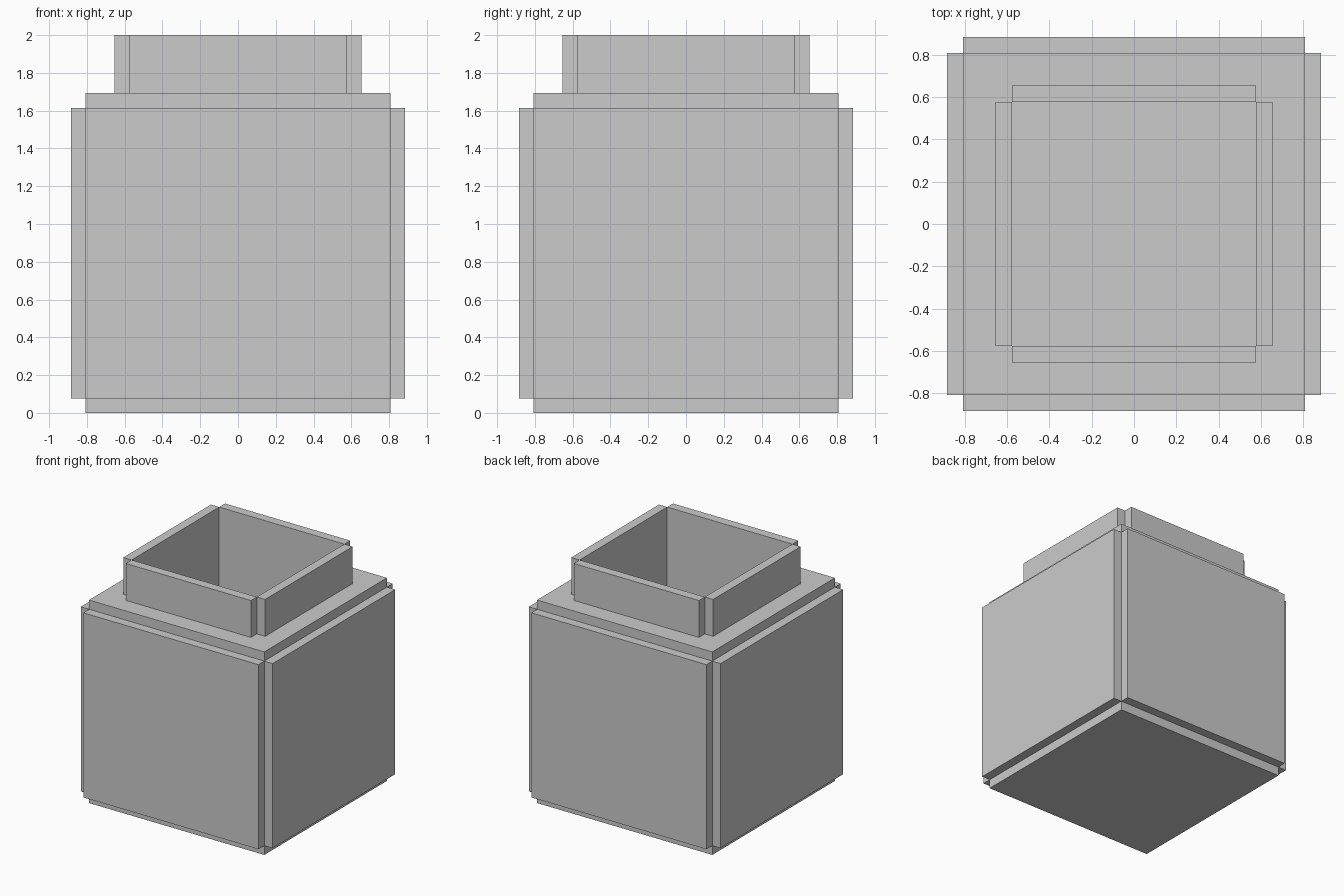
import bpy, bmesh
from math import pi
from mathutils import Matrix, Vector

if "Cube" in bpy.data.objects:
    bpy.data.objects.remove(bpy.data.objects["Cube"])

U = 2 / 26            # one panel thickness; all sizes below are in panels


def finish(bm, name):
    bmesh.ops.recalc_face_normals(bm, faces=bm.faces)
    me = bpy.data.meshes.new(name)
    bm.to_mesh(me)
    bm.free()
    ob = bpy.data.objects.new(name, me)
    bpy.context.collection.objects.link(ob)
    return ob


def panel(name, lo, hi, turn=0):
    """Flat board between two corners, turned about z in quarter turns."""
    lo, hi = Vector(lo) * U, Vector(hi) * U
    bm = bmesh.new()
    m = (Matrix.Rotation(turn * pi / 2, 4, 'Z')
         @ Matrix.Translation((lo + hi) / 2)
         @ Matrix.Diagonal((*(hi - lo), 1)))
    bmesh.ops.create_cube(bm, size=1, matrix=m)
    return finish(bm, name)


def box_walls(name, half, z0, z1):
    """Four boards around a square, leaving the corners notched."""
    for i in range(4):
        panel(f"{name}_{i + 1}", (half, -half, z0), (half + 1, half, z1), i)


# Outer box
panel("bottom_panel", (-10.5, -10.5, 0), (10.5, 10.5, 1))
box_walls("outer_wall", 10.5, 1, 21)

# Inner box whose walls rise through the top as the neck
panel("inner_floor", (-7.5, -7.5, 3), (7.5, 7.5, 4))
box_walls("neck_wall", 7.5, 4, 26)

# Top panel with a cross-shaped opening fitting the neck walls
cuts = [-10.5, -8.5, -7.5, 7.5, 8.5, 10.5]
bm = bmesh.new()
for x0, x1 in zip(cuts, cuts[1:]):
    for y0, y1 in zip(cuts, cuts[1:]):
        far, near = sorted((abs(x0 + x1) / 2, abs(y0 + y1) / 2), reverse=True)
        if far < 8.5 and near < 7.5:
            continue
        bm.faces.new([bm.verts.new(Vector((x, y, 21)) * U) for x, y in
                      ((x0, y0), (x1, y0), (x1, y1), (x0, y1))])
bmesh.ops.remove_doubles(bm, verts=bm.verts, dist=1e-5)
ext = bmesh.ops.extrude_face_region(bm, geom=bm.faces[:], use_keep_orig=True)
bmesh.ops.translate(bm, vec=(0, 0, U),
                    verts=[g for g in ext["geom"] if isinstance(g, bmesh.types.BMVert)])
finish(bm, "top_panel")
